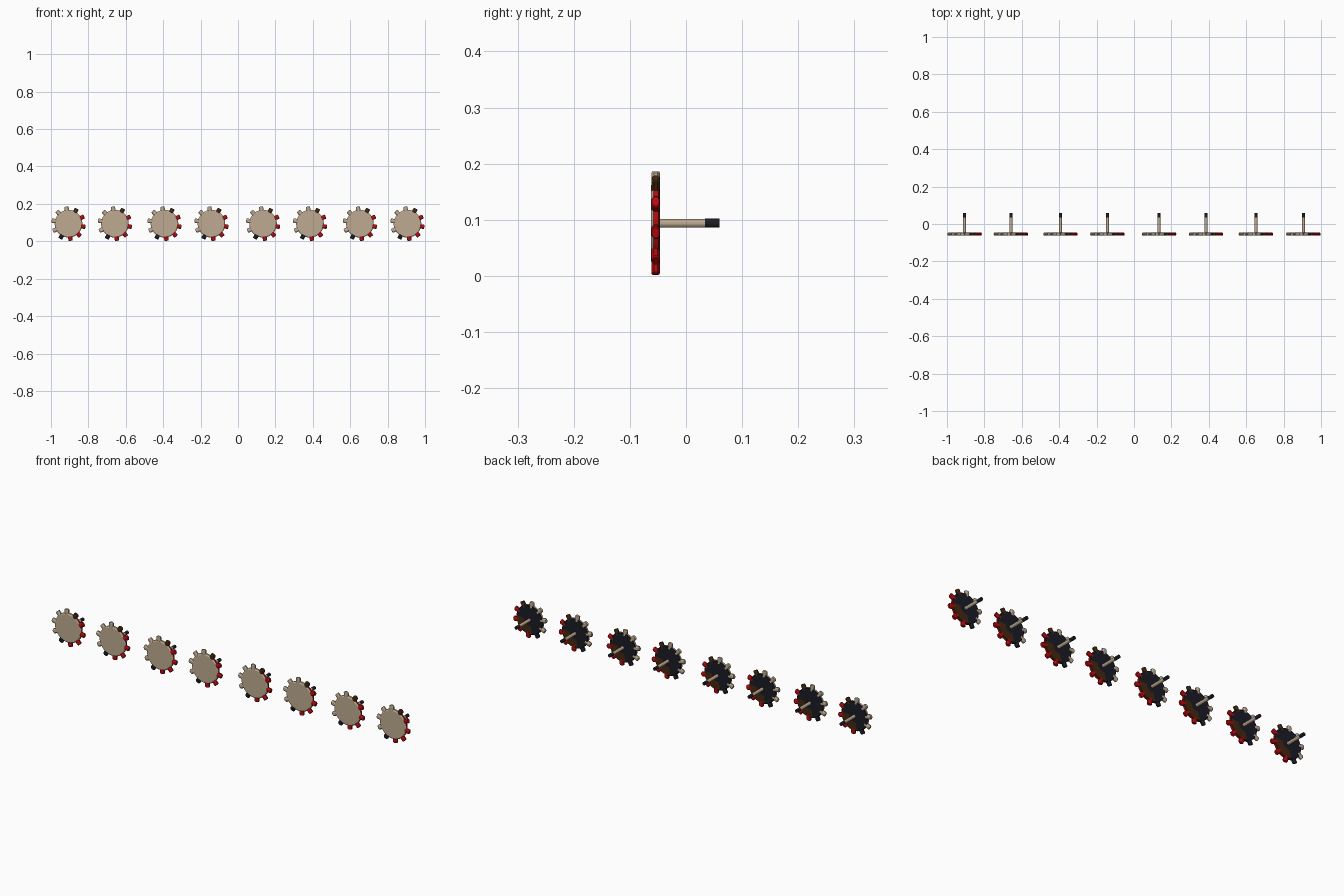
import bpy, math
from mathutils import Matrix, Vector

if "Cube" in bpy.data.objects:
    bpy.data.objects.remove(bpy.data.objects["Cube"])

def material(name, rgb):
    m = bpy.data.materials.new(name)
    m.diffuse_color = (*rgb, 1)
    m.use_nodes = True
    m.node_tree.nodes["Principled BSDF"].inputs["Base Color"].default_value = m.diffuse_color
    return m

TAN = material("tan", (0.52, 0.41, 0.285))
RED = material("red", (0.46, 0.003, 0.005))
DARK = material("near black", (0.011, 0.012, 0.019))
BROWN = material("dark brown", (0.06, 0.021, 0.005))

CZ, CY = 0.094, -0.054          # disc centre height and depth
CENTRES = [-0.906, -0.658, -0.393, -0.142, 0.134, 0.385, 0.652, 0.906]
FACE_FRONT = Matrix.Rotation(math.pi / 2, 4, 'X')   # local +z -> -y

def lathe(name, rings, sides, matrix, mats, squash=1.0):
    """Closed solid of revolution about local z from (radius, z) rings."""
    verts, faces = [], []
    for r, z in rings:
        for k in range(sides):
            a = 2 * math.pi * (k + 0.5) / sides
            verts.append(matrix @ Vector((r * math.cos(a), r * math.sin(a) * squash, z)))
    for j in range(len(rings) - 1):
        for k in range(sides):
            n = (k + 1) % sides
            faces.append((j*sides + k, j*sides + n, (j+1)*sides + n, (j+1)*sides + k))
    faces.append(tuple(reversed(range(sides))))
    faces.append(tuple(range((len(rings)-1)*sides, len(rings)*sides)))
    me = bpy.data.meshes.new(name)
    me.from_pydata(verts, [], faces)
    for m in mats:
        me.materials.append(m)
    ob = bpy.data.objects.new(name, me)
    bpy.context.collection.objects.link(ob)
    return ob

# clockwise from the top
TOOTH_COLOURS = [TAN, BROWN, RED, RED, RED, RED, DARK, TAN, TAN, TAN]

for n, cx in enumerate(CENTRES, 1):
    base = Matrix.Translation((cx, CY, CZ)) @ FACE_FRONT

    # toothed wheel disc with a narrow chamfered front edge
    disc = lathe(f"wheel_disc_{n}",
                 [(0.030, -0.0075), (0.071, -0.0075), (0.074, -0.005),
                  (0.074, 0.004), (0.068, 0.008)],
                 40, base, [TAN, DARK, BROWN, RED])
    for p in disc.data.polygons:
        dx, dz = p.center.x - cx, p.center.z - CZ
        if p.normal.y > 0.3:                     # back: dark, brown lower right
            p.material_index = 2 if 0.6 * dx - 0.8 * dz > 0.03 else 1
        elif p.normal.y > -0.2 and 0.85 * dx - 0.5 * dz > 0.0:
            p.material_index = 3                 # rim: red on the right

    # stubby teeth around the rim
    for i, colour in enumerate(TOOTH_COLOURS):
        a = math.radians(97 - 36 * i)
        spin = Matrix.Translation((cx, CY, CZ)) @ Matrix.Rotation(math.pi / 2 - a, 4, 'Y')
        lathe(f"tooth_{n}_{i + 1}",
              [(0.0125, 0.062), (0.0125, 0.089), (0.010, 0.092)],
              8, spin, [colour], 0.68)

    # axle pin with a dark tip at the back
    lathe(f"axle_pin_{n}", [(0.008, -0.088), (0.008, -0.006)], 12, base, [TAN])
    lathe(f"axle_tip_{n}", [(0.0082, -0.114), (0.0082, -0.088)], 12, base, [DARK])
